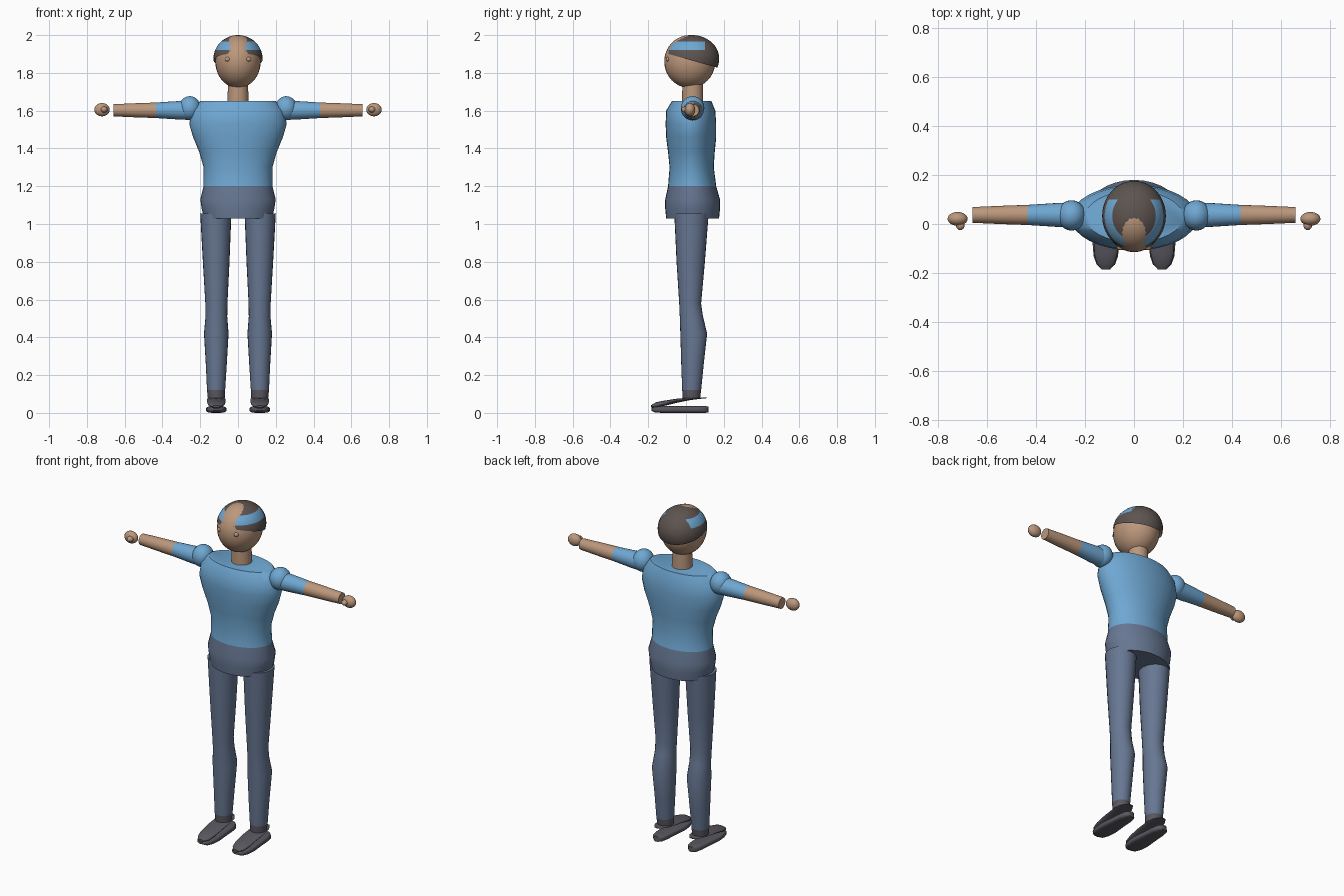
import bpy, bmesh, math
from mathutils import Vector, Matrix

if "Cube" in bpy.data.objects:
    bpy.data.objects.remove(bpy.data.objects["Cube"])


def material(name, rgb):
    m = bpy.data.materials.new(name)
    m.diffuse_color = (*rgb, 1)
    m.use_nodes = True
    m.node_tree.nodes["Principled BSDF"].inputs["Base Color"].default_value = m.diffuse_color
    return m


SHIRT = material("shirt_blue", (0.16, 0.39, 0.65))
TROUSER = material("trouser_slate", (0.135, 0.185, 0.29))
SKIN = material("skin_tan", (0.50, 0.31, 0.20))
HAIR = material("hair_brown", (0.11, 0.088, 0.08))
SHOE = material("shoe_grey", (0.10, 0.095, 0.115))


def finish(bm, name, mats, rule=None, angle=50):
    bmesh.ops.recalc_face_normals(bm, faces=bm.faces[:])
    if rule:
        for f in bm.faces:
            f.material_index = rule(f.calc_center_median())
    me = bpy.data.meshes.new(name)
    bm.to_mesh(me)
    bm.free()
    for m in mats:
        me.materials.append(m)
    me.shade_smooth()
    me.set_sharp_from_angle(angle=math.radians(angle))
    ob = bpy.data.objects.new(name, me)
    bpy.context.collection.objects.link(ob)
    return ob


def loft(name, axis, rings, mats, rule=None, n=28, power=1.0):
    """Rings are (position on axis, centre a, centre b, radius a, radius b)."""
    bm = bmesh.new()
    loops = []
    for t, ca, cb, ra, rb in rings:
        loop = []
        for i in range(n):
            w = 2 * math.pi * i / n
            c, s = math.cos(w), math.sin(w)
            a = ca + ra * math.copysign(abs(c) ** power, c)
            b = cb + rb * math.copysign(abs(s) ** power, s)
            co = {"x": (t, a, b), "y": (a, t, b), "z": (a, b, t)}[axis]
            loop.append(bm.verts.new(co))
        loops.append(loop)
    for p, q in zip(loops, loops[1:]):
        for i in range(n):
            j = (i + 1) % n
            bm.faces.new((p[i], p[j], q[j], q[i]))
    bm.faces.new(loops[0])
    bm.faces.new(loops[-1])
    return finish(bm, name, mats, rule)


def ball_mesh(center, radii, segs=32, rings=20):
    bm = bmesh.new()
    mat = Matrix.Translation(center) @ Matrix.Diagonal((*radii, 1))
    bmesh.ops.create_uvsphere(bm, u_segments=segs, v_segments=rings, radius=1, matrix=mat)
    return bm


def ball(name, center, radii, mat, segs=24, rings=14):
    return finish(ball_mesh(center, radii, segs, rings), name, [mat])


# Torso: shirt above the waist, hips below
torso = [(z, 0, (y0 + y1) / 2, rx, (y1 - y0) / 2) for z, rx, y0, y1 in (
    (1.03, 0.18, -0.105, 0.175), (1.08, 0.192, -0.11, 0.18), (1.13, 0.20, -0.11, 0.18),
    (1.20, 0.182, -0.095, 0.16), (1.30, 0.182, -0.087, 0.147), (1.38, 0.205, -0.095, 0.152),
    (1.46, 0.238, -0.105, 0.16), (1.53, 0.258, -0.108, 0.16), (1.60, 0.245, -0.105, 0.155),
    (1.65, 0.20, -0.075, 0.135))]
loft("torso", "z", torso, [SHIRT, TROUSER], lambda c: int(c.z < 1.2), n=32)

# Neck and head
loft("neck", "z", [(1.63, 0, 0.035, 0.057, 0.056), (1.76, 0, 0.035, 0.052, 0.054)], [SKIN])
ball("head", (0, 0.02, 1.86), (0.12, 0.135, 0.14), SKIN, 32, 20)

# Hair cap, cut along a sloping hairline, with a band across the front
bm = ball_mesh((0, 0.033, 1.875), (0.13, 0.143, 0.125), 40, 28)
cuts = (((0, -0.11, 1.905), (0, 0.28, 1), True), ((0, 0, 1.922), (0, 0, 1), False),
        ((0, 0, 1.966), (0, 0, 1), False), ((0, 0.10, 0), (0, 1, 0), False))
for co, no, clear in cuts:
    bmesh.ops.bisect_plane(bm, geom=bm.verts[:] + bm.edges[:] + bm.faces[:], dist=1e-5,
                           plane_co=co, plane_no=Vector(no).normalized(), clear_inner=clear)
    if clear:
        bmesh.ops.holes_fill(bm, edges=[e for e in bm.edges if e.is_boundary], sides=0)
        # keep the hairline rim only as a shell edge
        cap = max(bm.faces, key=lambda f: len(f.verts))
        bmesh.ops.delete(bm, geom=[cap], context="FACES_ONLY")
finish(bm, "hair_with_headband", [HAIR, SHIRT],
       lambda c: int(1.922 < c.z < 1.966 and c.y < 0.10))

for s, side in ((-1, "right"), (1, "left")):
    # Eyes
    ball(side + "_eye", (s * 0.055, -0.097, 1.872), (0.015, 0.01, 0.012), SKIN, 12, 8)

    # Arm: short sleeve and bare forearm
    ball(side + "_shoulder", (s * 0.255, 0.035, 1.613), (0.058, 0.062, 0.064), SHIRT)
    arm = [(s * x, 0.037, 1.602, r, r) for x, r in
           ((0.25, 0.051), (0.31, 0.049), (0.435, 0.041), (0.55, 0.037), (0.66, 0.032))]
    loft(side + "_arm", "x", arm, [SHIRT, SKIN], lambda c: int(abs(c.x) > 0.435), n=24)

    # Hand and thumb
    ball(side + "_hand", (s * 0.72, 0.021, 1.605), (0.041, 0.028, 0.035), SKIN)
    ball(side + "_thumb", (s * 0.709, -0.004, 1.606), (0.018, 0.021, 0.016), SKIN, 16, 10)

    # Leg with knee and calf
    leg = [(z, s * (x0 + x1) / 2, (y0 + y1) / 2, (x1 - x0) / 2, (y1 - y0) / 2)
           for z, x0, x1, y0, y1 in (
               (0.08, 0.07, 0.16, -0.018, 0.075), (0.12, 0.068, 0.164, -0.02, 0.08),
               (0.25, 0.06, 0.17, -0.025, 0.093), (0.42, 0.05, 0.18, -0.03, 0.112),
               (0.51, 0.057, 0.172, -0.033, 0.09), (0.58, 0.056, 0.173, -0.036, 0.08),
               (0.80, 0.045, 0.186, -0.05, 0.10), (1.055, 0.035, 0.20, -0.062, 0.12))]
    loft(side + "_leg", "z", leg, [TROUSER, SHOE], lambda c: int(c.z < 0.12), n=24)

    # Shoe: flat sole and a thin sloping upper
    cx = s * 0.115
    sole = [(y, cx, 0.018, r, h) for y, r, h in (
        (-0.183, 0.018, 0.006), (-0.165, 0.038, 0.015), (-0.13, 0.05, 0.018), (-0.08, 0.054, 0.018),
        (0.0, 0.046, 0.018), (0.06, 0.042, 0.018), (0.10, 0.033, 0.018), (0.118, 0.016, 0.016))]
    loft(side + "_sole", "y", sole, [SHOE], power=0.6)
    upper = [(y, cx, z, r, h) for y, z, r, h in (
        (-0.185, 0.034, 0.018, 0.006), (-0.16, 0.04, 0.038, 0.016), (-0.12, 0.05, 0.047, 0.014),
        (-0.05, 0.064, 0.05, 0.011), (0.02, 0.074, 0.05, 0.007), (0.07, 0.078, 0.042, 0.004),
        (0.11, 0.08, 0.016, 0.002))]
    loft(side + "_upper", "y", upper, [SHOE])
